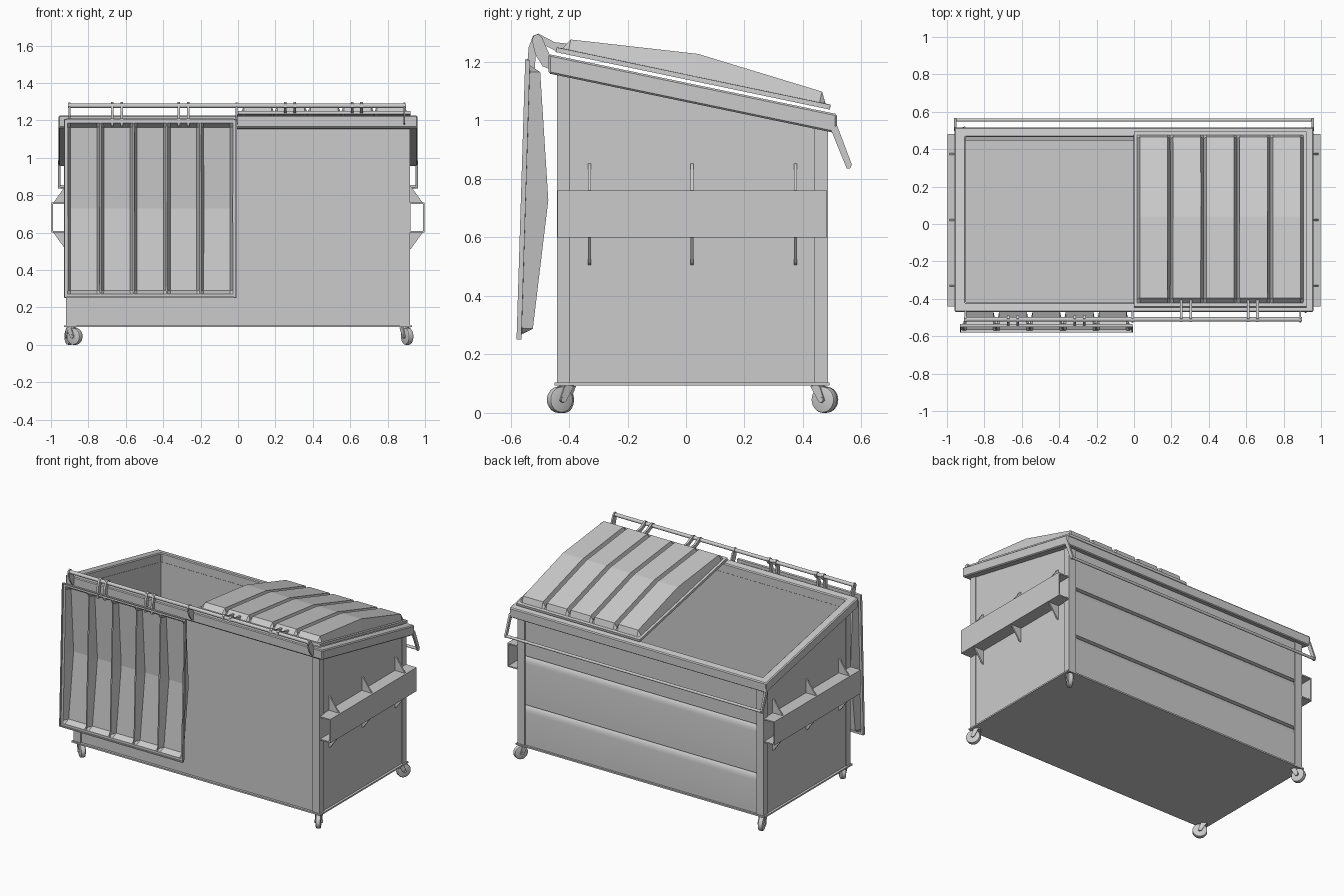
import bpy, bmesh, math
from mathutils import Vector, Matrix

if "Cube" in bpy.data.objects:
    bpy.data.objects.remove(bpy.data.objects["Cube"])


def make(name, bm):
    bmesh.ops.recalc_face_normals(bm, faces=bm.faces[:])
    me = bpy.data.meshes.new(name)
    bm.to_mesh(me)
    bm.free()
    ob = bpy.data.objects.new(name, me)
    bpy.context.collection.objects.link(ob)
    return ob


def prism(name, pts, axis, lo, hi):
    """Extrude a 2D outline along an axis: x takes (y,z), y takes (x,z), z takes (x,y)."""
    put = {'x': lambda p, t: (t, p[0], p[1]),
           'y': lambda p, t: (p[0], t, p[1]),
           'z': lambda p, t: (p[0], p[1], t)}[axis]
    bm = bmesh.new()
    a = [bm.verts.new(put(p, lo)) for p in pts]
    b = [bm.verts.new(put(p, hi)) for p in pts]
    bm.faces.new(a)
    bm.faces.new(b)
    n = len(pts)
    for i in range(n):
        bm.faces.new((a[i], a[(i + 1) % n], b[(i + 1) % n], b[i]))
    return make(name, bm)


def box(name, x0, x1, y0, y1, z0, z1):
    return prism(name, [(x0, y0), (x1, y0), (x1, y1), (x0, y1)], 'z', z0, z1)


def smooth(ob):
    bpy.ops.object.select_all(action='DESELECT')
    ob.select_set(True)
    bpy.context.view_layer.objects.active = ob
    bpy.ops.object.shade_smooth_by_angle(angle=math.radians(35))


def cyl(name, p, q, r, n=16, bevel=0):
    p, q = Vector(p), Vector(q)
    bm = bmesh.new()
    rot = (q - p).to_track_quat('Z', 'Y').to_matrix().to_4x4()
    bmesh.ops.create_cone(bm, cap_ends=True, segments=n, radius1=r, radius2=r,
                          depth=(q - p).length, matrix=Matrix.Translation((p + q) / 2) @ rot)
    if bevel:
        rims = [e for e in bm.edges if any(len(f.verts) > 4 for f in e.link_faces)]
        bmesh.ops.bevel(bm, geom=rims, offset=bevel, segments=2, affect='EDGES', profile=0.5)
    ob = make(name, bm)
    smooth(ob)
    return ob


def top(y):
    return 1.227 - 0.208 * (y + 0.47)


# Floor and bottom flange
box("floor", -0.91, 0.91, -0.43, 0.475, 0.098, 0.112)
box("bottom_flange", -0.93, 0.93, -0.45, 0.49, 0.094, 0.104)

# Walls: flat front and sides, grooved back
prism("front_wall", [(-0.434, 0.1), (-0.422, 0.1), (-0.422, top(-0.422) - 0.02),
                     (-0.434, top(-0.434) - 0.02)], 'x', -0.912, 0.912)
for s, side in ((-1, "left"), (1, "right")):
    prism(side + "_wall", [(-0.43, 0.1), (0.475, 0.1), (0.475, top(0.475) - 0.02),
                           (-0.43, top(-0.43) - 0.02)], 'x', s * 0.902, s * 0.914)
outer = [(0.477, 0.1)]
for z in (0.37, 0.70):
    outer += [(0.477, z - 0.045), (0.474, z - 0.025), (0.466, z - 0.008), (0.457, z), (0.477, z + 0.006)]
outer.append((0.477, top(0.477) - 0.02))
smooth(prism("back_wall", outer + [(y - 0.01, z) for y, z in reversed(outer)], 'x', -0.912, 0.912))

# Corner posts, angle-iron section
for s, side in ((-1, "left"), (1, "right")):
    for name, y, d in (("front", -0.442, 1), ("back", 0.485, -1)):
        z1 = min(top(y), top(y + d * 0.045)) - 0.02
        L = [(0.92, y), (0.866, y), (0.866, y + d * 0.01), (0.91, y + d * 0.01),
             (0.91, y + d * 0.046), (0.92, y + d * 0.046)]
        prism(f"{name}_{side}_post", [(s * a, b) for a, b in L], 'z', 0.1, z1)

# Sloping top rim frame
bm = bmesh.new()
rings = []
for x, y0, y1, dz in ((0.96, -0.47, 0.516, 0), (0.9, -0.42, 0.466, 0),
                      (0.9, -0.42, 0.466, -0.066), (0.96, -0.47, 0.516, -0.066)):
    rings.append([bm.verts.new((a, b, top(b) + dz)) for a, b in ((-x, y0), (x, y0), (x, y1), (-x, y1))])
for k in range(4):
    for i in range(4):
        j = (i + 1) % 4
        bm.faces.new((rings[k][i], rings[k][j], rings[(k + 1) % 4][j], rings[(k + 1) % 4][i]))
rim = make("top_rim", bm)
mod = rim.modifiers.new("edge", 'BEVEL')
mod.width, mod.segments = 0.006, 1

# Fork pockets with triangular gussets
for s, side in ((-1, "left"), (1, "right")):
    for name, x0, x1, z0, z1 in (("outer", 0.99, 0.998, 0.6, 0.76), ("inner", 0.912, 0.922, 0.6, 0.76),
                                 ("upper", 0.912, 0.998, 0.752, 0.76), ("lower", 0.912, 0.998, 0.6, 0.608)):
        box(f"{side}_pocket_{name}", min(s * x0, s * x1), max(s * x0, s * x1), -0.44, 0.482, z0, z1)
    for y in (-0.33, 0.021, 0.375):
        for name, z, d in (("top", 0.76, 1), ("bottom", 0.60, -1)):
            prism(f"{side}_{name}_gusset", [(s * 0.912, z), (s * 0.987, z), (s * 0.926, z + d * 0.085),
                                            (s * 0.912, z + d * 0.095)], 'y', y - 0.005, y + 0.005)

# Hinge rod and its brackets
RY, RZ = -0.51, 1.278
cyl("hinge_rod", (-0.908, RY, RZ), (0.897, RY, RZ), 0.012)
for x in (-0.9, -0.008, 0.889):
    prism("hinge_bracket", [(-0.465, 1.175), (-0.465, 1.222), (-0.493, 1.285), (-0.505, 1.295), (-0.52, 1.292),
                            (-0.527, 1.275), (-0.515, 1.225), (-0.49, 1.185)], 'x', x - 0.005, x + 0.005)

# Ribbed lids: thin shells, one closed and one folded over the front
LIP = -0.014
WIDTH = 0.918


def lid(name, x0, origin, along, normal):
    cols = [(0, None), (0, 0)]
    for k in range(5):
        u = 0.016 + k * 0.178
        cols += [(u, 0), (u + 0.015, 1), (u + 0.159, 1), (u + 0.174, 0)]
    cols += [(WIDTH, 0), (WIDTH, None)]
    rows = [(0, None), (0, 0), (0.018, 0), (0.04, 0.036), (0.475, 0.077),
            (0.915, 0.038), (0.935, 0), (0.952, 0), (0.952, None)]
    o, a, n = (Vector((0, *v)) for v in (origin, along, normal))
    a.normalize()
    n.normalize()
    bm = bmesh.new()
    grid = []
    for v, h in rows:
        line = []
        for u, f in cols:
            hh = LIP if h is None or f is None else h * f
            line.append(bm.verts.new(Vector((x0 + u, 0, 0)) + o + a * v + n * hh))
        grid.append(line)
    for r, q in zip(grid, grid[1:]):
        for i in range(len(cols) - 1):
            bm.faces.new((r[i], r[i + 1], q[i + 1], q[i]))
    bmesh.ops.remove_doubles(bm, verts=bm.verts[:], dist=1e-5)
    bmesh.ops.dissolve_degenerate(bm, edges=bm.edges[:], dist=1e-5)
    ob = make(name, bm)
    m = ob.modifiers.new("shell", 'SOLIDIFY')
    m.thickness, m.offset = 0.007, 0


lid("closed_lid", 0.002, (-0.44, 1.247), (0.93, -0.195), (0.195, 0.93))
lid("open_lid", -0.928, (-0.536, 1.205), (-0.031, -1), (1, -0.031))

# Lid hinge arms
for x in (0.252, 0.303, 0.61, 0.66):
    prism("closed_lid_arm", [(-0.525, 1.27), (-0.523, 1.29), (-0.505, 1.297), (-0.45, 1.268), (-0.40, 1.262),
                             (-0.40, 1.236), (-0.44, 1.236), (-0.495, 1.262)], 'x', x - 0.007, x + 0.007)
for x in (-0.672, -0.622, -0.317, -0.267):
    prism("open_lid_arm", [(-0.543, 1.19), (-0.538, 1.25), (-0.523, 1.29), (-0.505, 1.297), (-0.49, 1.285),
                           (-0.492, 1.265), (-0.512, 1.25), (-0.518, 1.17), (-0.54, 1.17)], 'x', x - 0.007, x + 0.007)

# Rear lift bail
cyl("rear_bail_bar", (-0.962, 0.556, 0.846), (0.962, 0.556, 0.846), 0.009)
for s in (-1, 1):
    prism("rear_bail_arm", [(0.497, 0.965), (0.516, 0.985), (0.567, 0.85), (0.563, 0.837), (0.55, 0.835)],
          'x', s * 0.95, s * 0.962)

# Swivel casters
for px, py, yaw in ((0.892, -0.41, -60), (-0.892, -0.405, -40), (0.892, 0.452, 60), (-0.892, 0.452, 110)):
    M = Matrix.Translation((px, py, 0)) @ Matrix.Rotation(math.radians(yaw), 4, 'Z')
    parts = [cyl("caster_wheel", (0.025, -0.015, 0.045), (0.025, 0.015, 0.045), 0.045, 28, 0.006),
             cyl("caster_axle", (0.025, -0.026, 0.045), (0.025, 0.026, 0.045), 0.009, 10),
             cyl("caster_pivot", (0, 0, 0.086), (0, 0, 0.098), 0.022)]
    for s in (-1, 1):
        parts.append(prism("caster_fork", [(-0.018, 0.092), (0.018, 0.092), (0.037, 0.042), (0.025, 0.033),
                                           (0.013, 0.04)], 'y', s * 0.018, s * 0.023))
    for ob in parts:
        ob.data.transform(M)
